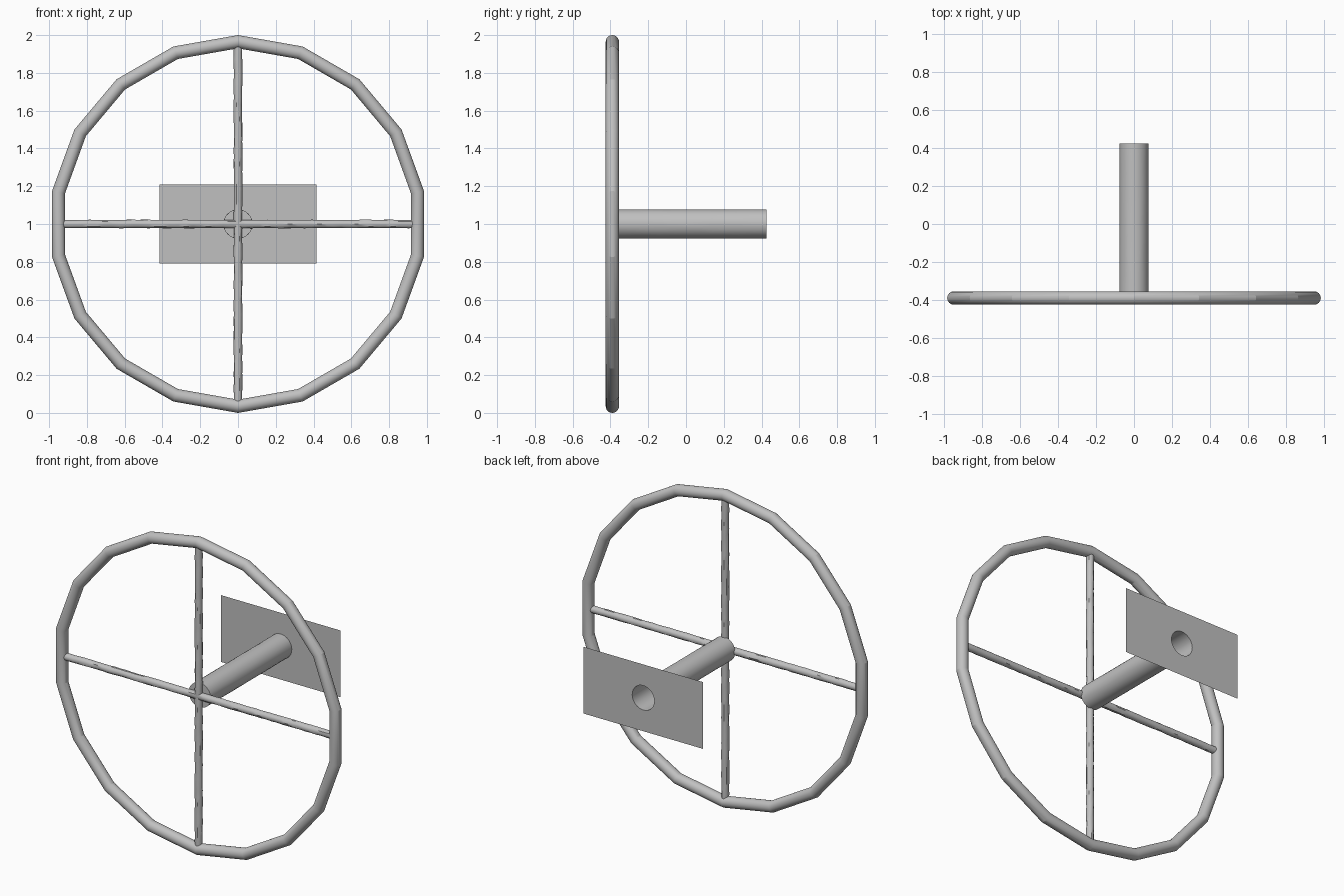
import bpy, bmesh, math, random
from mathutils import Matrix, Vector

if "Cube" in bpy.data.objects:
    bpy.data.objects.remove(bpy.data.objects["Cube"], do_unlink=True)

random.seed(4)
CENTRE = Vector((0, 0, 1))
RIM_Y, BACK_Y = -0.39, 0.425
HUB_R = 0.077

grey = bpy.data.materials.new("plain grey")
grey.use_nodes = True
colour = (0.53, 0.53, 0.53, 1)
grey.diffuse_color = colour
grey.node_tree.nodes["Principled BSDF"].inputs["Base Color"].default_value = colour


def finish(obj, angle=None):
    obj.data.materials.append(grey)
    if angle:
        bpy.ops.object.select_all(action="DESELECT")
        obj.select_set(True)
        bpy.context.view_layer.objects.active = obj
        bpy.ops.object.shade_smooth_by_angle(angle=math.radians(angle))


def mesh_object(name, bm, angle=None):
    mesh = bpy.data.meshes.new(name)
    bm.to_mesh(mesh)
    bm.free()
    obj = bpy.data.objects.new(name, mesh)
    bpy.context.collection.objects.link(obj)
    finish(obj, angle)
    return obj


def hammered_tube(name, start, end, radius, sides, rings, wobble, angle, cap_start=False):
    """Tube swept from start to end with slightly uneven walls."""
    axis = end - start
    turn = axis.to_track_quat("Z", "Y").to_matrix().to_4x4()
    bm = bmesh.new()
    loops = []
    for i in range(rings + 1):
        place = Matrix.Translation(start + axis * i / rings) @ turn
        loop = []
        for j in range(sides):
            a = math.tau * j / sides
            r = radius + (random.uniform(-wobble, wobble) if 0 < i < rings else 0)
            loop.append(bm.verts.new(place @ Vector((r * math.cos(a), r * math.sin(a), 0))))
        loops.append(loop)
    for low, high in zip(loops, loops[1:]):
        for j in range(sides):
            k = (j + 1) % sides
            bm.faces.new((low[j], low[k], high[k], high[j]))
    if cap_start:
        bm.faces.new(loops[0][::-1])
    return mesh_object(name, bm, angle)


# Faceted round rim, with a corner at the top
bpy.ops.mesh.primitive_torus_add(
    major_segments=18, minor_segments=24, major_radius=0.965, minor_radius=0.035,
    location=CENTRE + Vector((0, RIM_Y, 0)), rotation=(math.pi / 2, math.pi / 2, 0))
rim = bpy.context.object
rim.name = "rim"
finish(rim, 18)

# Two full-width crossing spokes
for name, reach in (("horizontal_spoke", Vector((0.94, 0, 0))),
                    ("vertical_spoke", Vector((0, 0, 0.95)))):
    middle = CENTRE + Vector((0, RIM_Y, 0))
    hammered_tube(name, middle - reach, middle + reach, 0.0225, 10, 48, 0.0015, 40)

# Hollow shaft, closed at the front and open at the back
hammered_tube("shaft", CENTRE + Vector((0, -0.38, 0)), CENTRE + Vector((0, BACK_Y, 0)),
              HUB_R, 32, 14, 0.0006, 40, cap_start=True)

# Thin mounting plate with a round hole for the shaft
bm = bmesh.new()
outlines = [
    [(-0.415, -0.21), (0.415, -0.21), (0.415, 0.21), (-0.415, 0.21)],
    [(HUB_R * math.cos(math.tau * j / 32), HUB_R * math.sin(math.tau * j / 32)) for j in range(32)],
]
for outline in outlines:
    verts = [bm.verts.new((x, BACK_Y, CENTRE.z + z)) for x, z in outline]
    for a, b in zip(verts, verts[1:] + verts[:1]):
        bm.edges.new((a, b))
bmesh.ops.triangle_fill(bm, use_beauty=True, use_dissolve=False, edges=bm.edges[:], normal=(0, -1, 0))
mesh_object("mounting_plate", bm)
